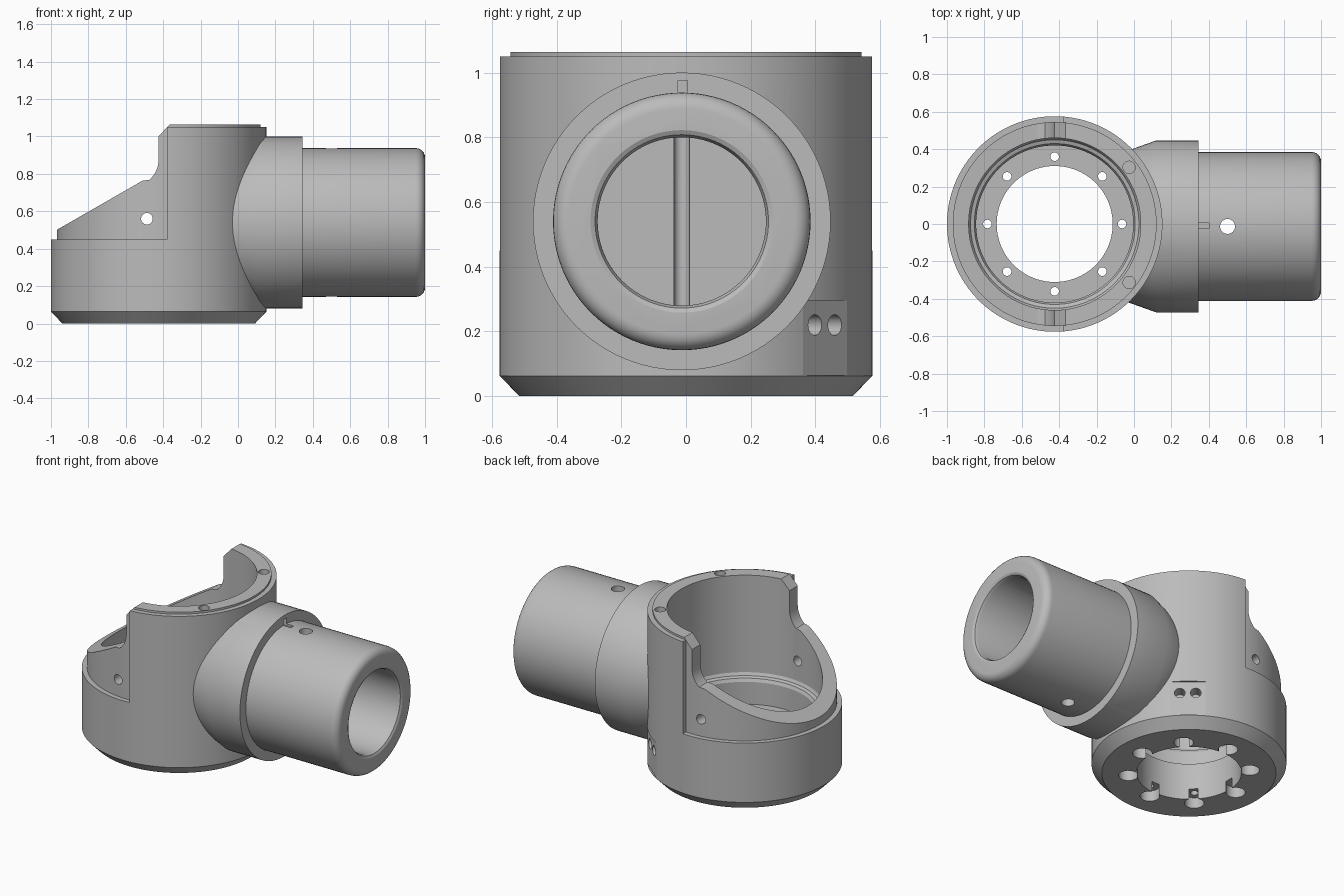
import bpy, bmesh, math
from mathutils import Matrix, Vector

if "Cube" in bpy.data.objects:
    bpy.data.objects.remove(bpy.data.objects["Cube"])

CX = -0.424             # axis of the upright housing
NY, NZ = -0.013, 0.54   # axis of the side tube

gray = bpy.data.materials.new("satin gray")
gray.diffuse_color = (0.5, 0.5, 0.5, 1)
gray.use_nodes = True
gray.node_tree.nodes["Principled BSDF"].inputs["Base Color"].default_value = gray.diffuse_color


def finish(name, bm, matrix=None):
    if matrix:
        bm.transform(matrix)
    bmesh.ops.recalc_face_normals(bm, faces=bm.faces)
    mesh = bpy.data.meshes.new(name)
    bm.to_mesh(mesh)
    bm.free()
    mesh.materials.append(gray)
    ob = bpy.data.objects.new(name, mesh)
    bpy.context.collection.objects.link(ob)
    return ob


def lathe(name, profile, matrix, n=96):
    """Closed solid turned from (radius, height) points, capped at both ends."""
    bm = bmesh.new()
    rings = [[bm.verts.new((r * math.cos(2 * math.pi * i / n), r * math.sin(2 * math.pi * i / n), h))
              for i in range(n)] for r, h in profile]
    for a, b in zip(rings, rings[1:]):
        for i in range(n):
            j = (i + 1) % n
            bm.faces.new((a[i], a[j], b[j], b[i]))
    bm.faces.new(rings[0])
    bm.faces.new(rings[-1])
    return finish(name, bm, matrix)


def prism(name, points, depth, matrix):
    """Polygon extruded along local z."""
    bm = bmesh.new()
    face = bm.faces.new([bm.verts.new((x, y, 0)) for x, y in points])
    ext = bmesh.ops.extrude_face_region(bm, geom=[face])
    bmesh.ops.translate(bm, vec=(0, 0, depth), verts=[v for v in ext["geom"] if isinstance(v, bmesh.types.BMVert)])
    return finish(name, bm, matrix)


def aim(origin, direction):
    return Matrix.Translation(origin) @ Vector(direction).to_track_quat('Z', 'Y').to_matrix().to_4x4()


def drill(name, origin, direction, r, length, n=24):
    return lathe(name, [(r, 0), (r, length)], aim(origin, direction), n)


def box(name, lo, hi, matrix=None):
    bm = bmesh.new()
    bmesh.ops.create_cube(bm, size=1)
    for v in bm.verts:
        v.co = [l + (c + 0.5) * (h - l) for c, l, h in zip(v.co, lo, hi)]
    return finish(name, bm, matrix)


def boolean(target, tool, op='DIFFERENCE'):
    mod = target.modifiers.new(op, 'BOOLEAN')
    mod.operation, mod.solver, mod.object = op, 'EXACT', tool
    bpy.context.view_layer.objects.active = target
    bpy.ops.object.modifier_apply(modifier=mod.name)
    bpy.data.objects.remove(tool)


def arc(cx, cy, r, a0, a1, n):
    return [(cx + r * math.cos(math.radians(a0 + (a1 - a0) * i / n)),
             cy + r * math.sin(math.radians(a0 + (a1 - a0) * i / n))) for i in range(n + 1)]


up = Matrix.Translation((CX, 0, 0))
side = Matrix.Translation((0, NY, NZ)) @ Matrix.Rotation(math.pi / 2, 4, 'Y')

# Upright housing with bottom chamfer and top lip
body = lathe("housing", [(0.515, 0), (0.576, 0.063), (0.576, 1.05), (0.545, 1.05), (0.545, 1.063)], up, 128)

# Side collar and tube with rounded mouth
neck = lathe("neck", [(0.38, -0.105), (0.41, -0.02), (0.46, 0.12), (0.46, 0.345), (0.398, 0.345)]
             + [(r, x) for x, r in reversed(arc(0.95, 0.348, 0.05, 0, 90, 6))], side)
boolean(body, neck, 'UNION')

# Stepped main bore with rounded ledge
boolean(body, lathe("bore", [(0.31, -0.1), (0.31, 0.24), (0.42, 0.24), (0.42, 0.385), (0.43, 0.405),
                             (0.45, 0.412), (0.46, 0.43), (0.46, 1.2)], up, 128))

# Reduced outer wall on the open half
a = math.degrees(math.acos(0.044 / 0.545))
ring = arc(0, 0, 0.545, a, 360 - a, 72) + [(0.044, -0.7), (-0.7, -0.7), (-0.7, 0.7), (0.044, 0.7)]
boolean(body, prism("step_cutter", ring, 0.8, Matrix.Translation((CX, 0, 0.45))))

# Sloped opening with curved shoulder
slope = [(-1.2, 0.368), (-0.51, 0.764)] + arc(-0.565, 0.875, 0.14, -50, 0, 10) \
    + [(-0.425, 1.0), (-0.365, 1.065), (-0.33, 1.103), (-0.33, 1.3), (-1.2, 1.3)]
boolean(body, prism("slope_cutter", slope, 2, Matrix.Translation((0, 1, 0)) @ Matrix.Rotation(math.pi / 2, 4, 'X')))

# Tube bore with softened mouth, end groove and half-round passage
boolean(body, lathe("tube_bore", [(0.26, 0.2), (0.26, 0.975), (0.268, 0.993), (0.29, 1.004), (0.29, 1.1)], side))
boolean(body, drill("groove", (0.2, NY, 0.28), (0, 0, 1), 0.024, 0.52))
half = arc(0, 0, 0.157, 0, 180, 32)
boolean(body, prism("passage", half, 0.4, Matrix(((0, 0, 1, -0.1), (1, 0, 0, -0.025), (0, 1, 0, 0.512), (0, 0, 0, 1)))))

# Pin holes through the tube wall and key notch in the collar face
boolean(body, drill("top_pin", (0.5, NY, 0.6), (0, 0, 1), 0.04, 0.5))
boolean(body, drill("bottom_pin", (0.5, NY, 0.48), (0, 0, -1), 0.04, 0.5))
boolean(body, box("key_notch", (0.31, -0.025, 0.925), (0.4, 0.005, 0.975)))

# Cross holes in the open half
boolean(body, drill("cross_hole", (-0.487, -0.8, 0.56), (0, 1, 0), 0.031, 1.6))

# Screw holes in the top rim
for s in (1, -1):
    boolean(body, drill("rim_hole", (-0.026, s * 0.308 - 0.005, 0.93), (0, 0, 1), 0.033, 0.3))

# Counterbored floor screws
for k in range(8):
    t = k * math.pi / 4
    x, y = CX + 0.36 * math.cos(t), 0.36 * math.sin(t)
    boolean(body, lathe("floor_screw", [(0.058, -0.05), (0.058, 0.07), (0.023, 0.07), (0.023, 0.32)],
                        Matrix.Translation((x, y, 0)), 24))

# Flat pad with two ports
pad = Matrix.Translation((CX, 0, 0)) @ Matrix.Rotation(math.radians(49.3), 4, 'Z')
boolean(body, box("pad_cutter", (0.566, -0.105, 0.066), (0.7, 0.105, 0.295), pad))
for t in (-0.047, 0.047):
    p = pad @ Vector((0.49, t, 0.22))
    boolean(body, drill("port", p, pad.to_3x3() @ Vector((1, 0, 0)), 0.032, 0.2))

# Smooth turned surfaces, crisp machined edges
bpy.ops.object.select_all(action='DESELECT')
body.select_set(True)
bpy.context.view_layer.objects.active = body
bpy.ops.object.shade_smooth_by_angle(angle=math.radians(25))
